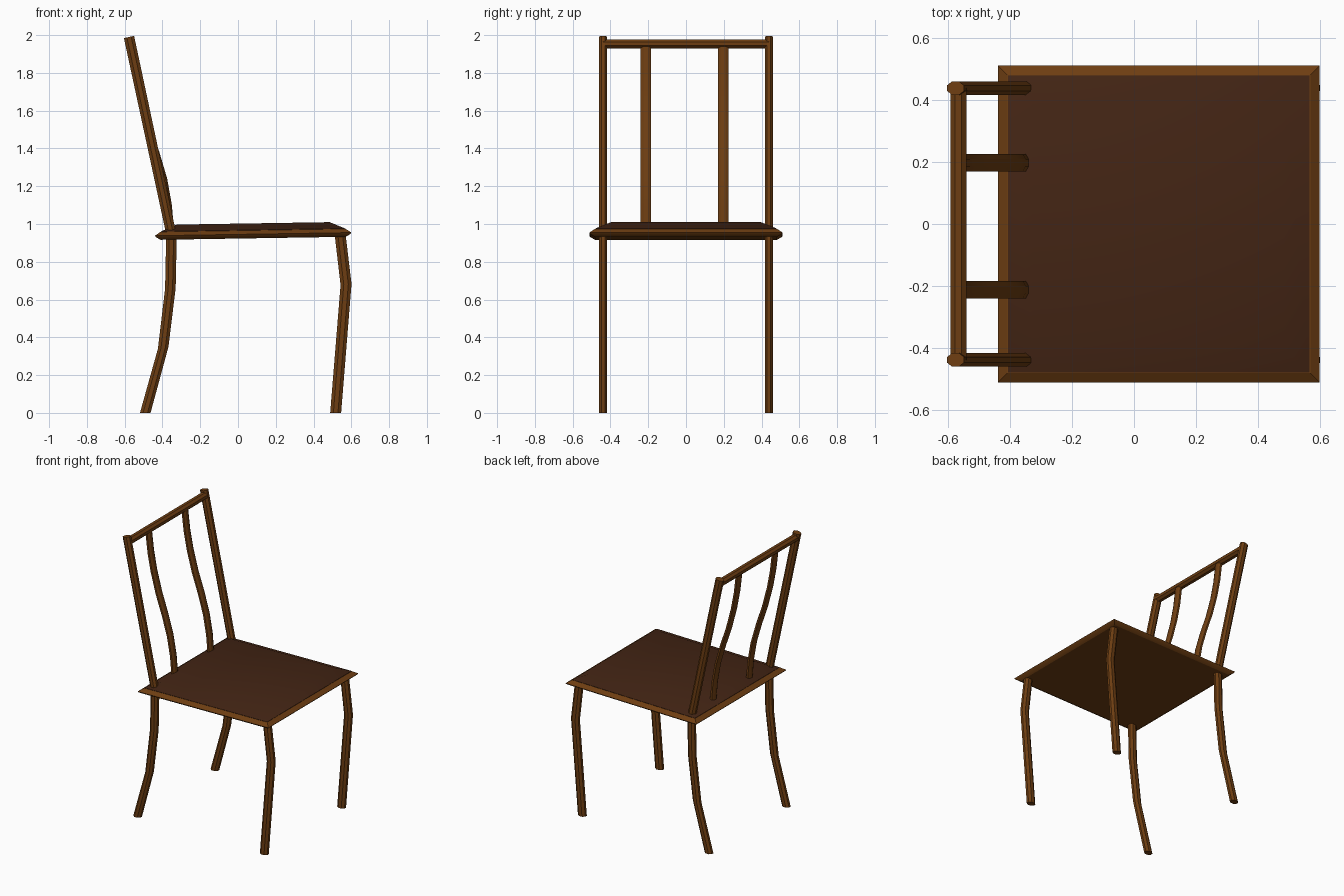
import bpy, bmesh, math

if "Cube" in bpy.data.objects:
    bpy.data.objects.remove(bpy.data.objects["Cube"])


def material(name, rgb):
    m = bpy.data.materials.new(name)
    m.diffuse_color = (*rgb, 1.0)
    m.use_nodes = True
    m.node_tree.nodes["Principled BSDF"].inputs["Base Color"].default_value = m.diffuse_color
    return m


WOOD = material("brown wood", (0.155, 0.048, 0.006))
DARK = material("dark seat wood", (0.056, 0.018, 0.007))


def skin(name, rings, mat, angle=25):
    """Join equal-length rings of points into a capped solid."""
    bm = bmesh.new()
    rows = [[bm.verts.new(p) for p in ring] for ring in rings]
    n = len(rows[0])
    for a, b in zip(rows, rows[1:]):
        for i in range(n):
            j = (i + 1) % n
            bm.faces.new((a[i], a[j], b[j], b[i]))
    bm.faces.new(rows[0][::-1])
    bm.faces.new(rows[-1])
    bmesh.ops.recalc_face_normals(bm, faces=bm.faces)
    me = bpy.data.meshes.new(name)
    bm.to_mesh(me)
    bm.free()
    me.materials.append(mat)
    ob = bpy.data.objects.new(name, me)
    bpy.context.collection.objects.link(ob)
    bpy.ops.object.select_all(action='DESELECT')
    ob.select_set(True)
    bpy.context.view_layer.objects.active = ob
    bpy.ops.object.shade_smooth_by_angle(angle=math.radians(angle))
    return ob


def bar(name, path, y, rx, ry, tilt=None, sides=8):
    """Upright bar along (x, z) points; tilt gives the slope of each ring."""
    rings = []
    for k, (x, z) in enumerate(path):
        t = tilt[k] if tilt else 0
        ring = []
        for i in range(sides):
            a = 2 * math.pi * (i + 0.5) / sides
            c = math.cos(math.pi / sides)
            dx = rx * math.cos(a) / c
            ring.append((x + dx, y + ry * math.sin(a) / c, z + t * dx))
        rings.append(ring)
    return skin(name, rings, WOOD)


# Legs and back posts on both sides
for s, side in ((-1, "right"), (1, "left")):
    y = s * 0.439
    bar("front_leg_" + side, [(0.517, 0), (0.572, 0.68), (0.54, 0.95)],
        y, 0.029, 0.022, [0, -0.1 * -1, 0.0])
    bar("rear_leg_" + side,
        [(-0.491, 0), (-0.396, 0.345), (-0.358, 0.66), (-0.352, 0.95)],
        y, 0.028, 0.022, [0, 0.2, 0.06, 0])
    bar("back_post_" + side, [(-0.354, 0.95), (-0.577, 1.99)],
        y, 0.027, 0.022, [0, 0.21])

# Gently S-curved back slats
slat = [(-0.355, 0.97), (-0.366, 1.1), (-0.391, 1.24), (-0.432, 1.38),
        (-0.48, 1.52), (-0.52, 1.67), (-0.545, 1.8), (-0.563, 1.95)]
for name, y in (("back_slat_right", -0.212), ("back_slat_left", 0.198)):
    bar(name, slat, y, 0.016, 0.028)

# Top rail between the posts
skin("top_rail", [[(-0.568 + 0.028 * math.cos(math.pi * (i + 0.5) / 4),
                    y,
                    1.954 + 0.026 * math.sin(math.pi * (i + 0.5) / 4))
                   for i in range(8)] for y in (-0.44, 0.44)], WOOD)


# Seat: stacked rectangles, sloping up slightly towards +x
def rect(inset, dz, back=None):
    x0, x1, w = -0.44 + (inset if back is None else back), 0.60 - inset, 0.512 - inset
    return [(x, y, 0.944 + 0.016 * x + dz)
            for x, y in ((x0, -w), (x1, -w), (x1, w), (x0, w))]


skin("seat_frame", [rect(0.03, -0.021), rect(0.006, -0.007), rect(0, 0.001),
                    rect(0.03, 0.021)], WOOD)
skin("seat_panel", [rect(0.032, 0.01), rect(0.032, 0.023), rect(0.115, 0.058)],
     DARK, 40)
